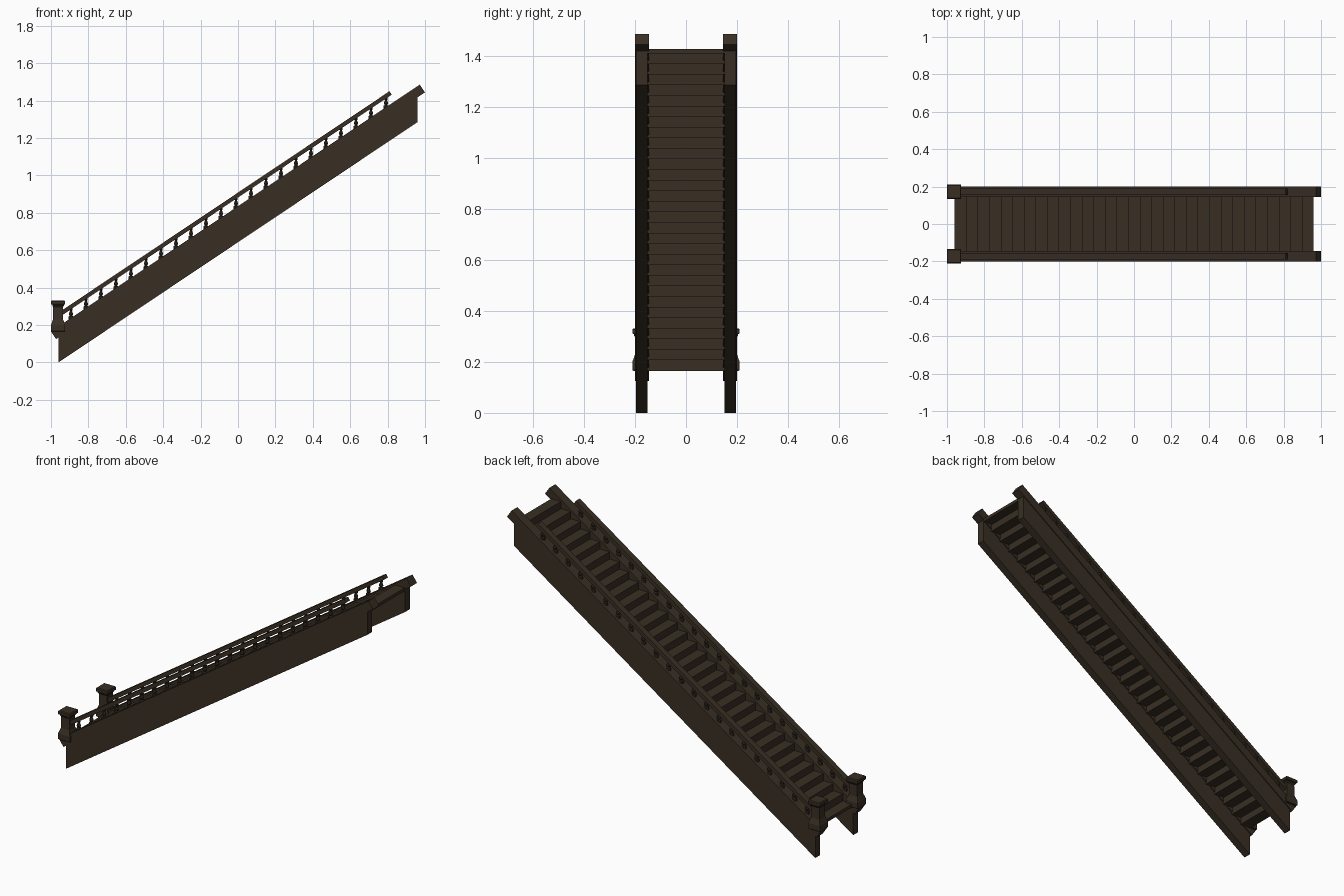
import bpy, bmesh, math

if "Cube" in bpy.data.objects:
    bpy.data.objects.remove(bpy.data.objects["Cube"])

SLOPE = 0.669
ANG = math.atan(SLOPE)
YC = 0.1725                      # centre line of each side

wood = bpy.data.materials.new("dark_brown_wood")
wood.diffuse_color = (0.040, 0.028, 0.0175, 1)
wood.use_nodes = True
wood.node_tree.nodes["Principled BSDF"].inputs["Base Color"].default_value = wood.diffuse_color


def finish(name, bm):
    bmesh.ops.recalc_face_normals(bm, faces=bm.faces)
    me = bpy.data.meshes.new(name)
    bm.to_mesh(me)
    bm.free()
    me.materials.append(wood)
    ob = bpy.data.objects.new(name, me)
    bpy.context.collection.objects.link(ob)
    return ob


def extrude_xz(name, pts, y0, y1):
    """Side profile in x,z extruded from y0 to y1."""
    bm = bmesh.new()
    face = bm.faces.new([bm.verts.new((x, y0, z)) for x, z in pts])
    ext = bmesh.ops.extrude_face_region(bm, geom=[face])
    verts = [g for g in ext["geom"] if isinstance(g, bmesh.types.BMVert)]
    bmesh.ops.translate(bm, vec=(0, y1 - y0, 0), verts=verts)
    return finish(name, bm)


def beam(x0, x1, top, thick):
    """Sloped bar with square-cut ends; x0, x1 are ends of its top edge."""
    dx, dz = thick * math.sin(ANG), -thick * math.cos(ANG)
    a, b = (x0, top + SLOPE * x0), (x1, top + SLOPE * x1)
    return [a, b, (b[0] + dx, b[1] + dz), (a[0] + dx, a[1] + dz)]


def stack(bm, x, y, rings, sides):
    """Stack of rings (radius, z) around a vertical axis, closed at both ends."""
    prev = None
    for r, z in rings:
        ring = []
        for k in range(sides):
            a = 2 * math.pi * (k + 0.5) / sides
            ring.append(bm.verts.new((x + r * math.cos(a), y + r * math.sin(a), z)))
        if prev:
            for k in range(sides):
                j = (k + 1) % sides
                bm.faces.new((prev[k], prev[j], ring[j], ring[k]))
        else:
            bm.faces.new(ring[::-1])
        prev = ring
    bm.faces.new(prev)


# Stairs: one folded ribbon of treads and risers
N, RUN = 31, 1.92 / 31
RISE = RUN * SLOPE
upper, lower = [], []
for i in range(N):
    x, z = -0.96 + i * RUN, 0.183 + i * RISE
    upper += [(x, z), (x + RUN, z)]
    shift = 0.006
    lower += [(x + (shift if i else 0), z - 0.018),
              (x + RUN + (shift if i < N - 1 else 0), z - 0.018)]
extrude_xz("stair_treads", upper + lower[::-1], -0.152, 0.152)

# Newel post profile: half width, height
NEWEL = [(0.034, 0.165), (0.038, 0.168), (0.038, 0.200), (0.035, 0.207),
         (0.027, 0.230), (0.026, 0.296), (0.031, 0.303), (0.031, 0.309),
         (0.038, 0.311), (0.038, 0.326), (0.034, 0.331)]
# Baluster profile: radius, height above the cap beam
BALUSTER = [(0.013, -0.012), (0.013, 0.008), (0.007, 0.011), (0.012, 0.020),
            (0.010, 0.028), (0.006, 0.038), (0.010, 0.043), (0.010, 0.055)]

for s, side in ((-1, "front"), (1, "back")):
    # Stringer board
    extrude_xz(side + "_stringer",
               [(-0.96, 0), (0.96, 1.285), (0.96, 1.43), (-0.96, 0.145)],
               s * 0.15, s * 0.195)
    # Cap beam on the stringer
    extrude_xz(side + "_cap_beam", beam(-1.0, 0.972, 0.835, 0.05),
               s * 0.145, s * 0.2)
    # Handrail
    extrude_xz(side + "_handrail", beam(-0.955, 0.81, 0.908, 0.022),
               s * 0.155, s * 0.19)
    # Balusters
    bm = bmesh.new()
    for i in range(22):
        x = -0.893 + i * 0.0802
        base = 0.835 + SLOPE * x
        stack(bm, x, s * YC, [(r, base + h) for r, h in BALUSTER], 8)
    finish(side + "_balusters", bm)
    # Newel post at the foot
    bm = bmesh.new()
    stack(bm, -0.962, s * YC, [(w * math.sqrt(2), z) for w, z in NEWEL], 4)
    finish(side + "_newel_post", bm)
